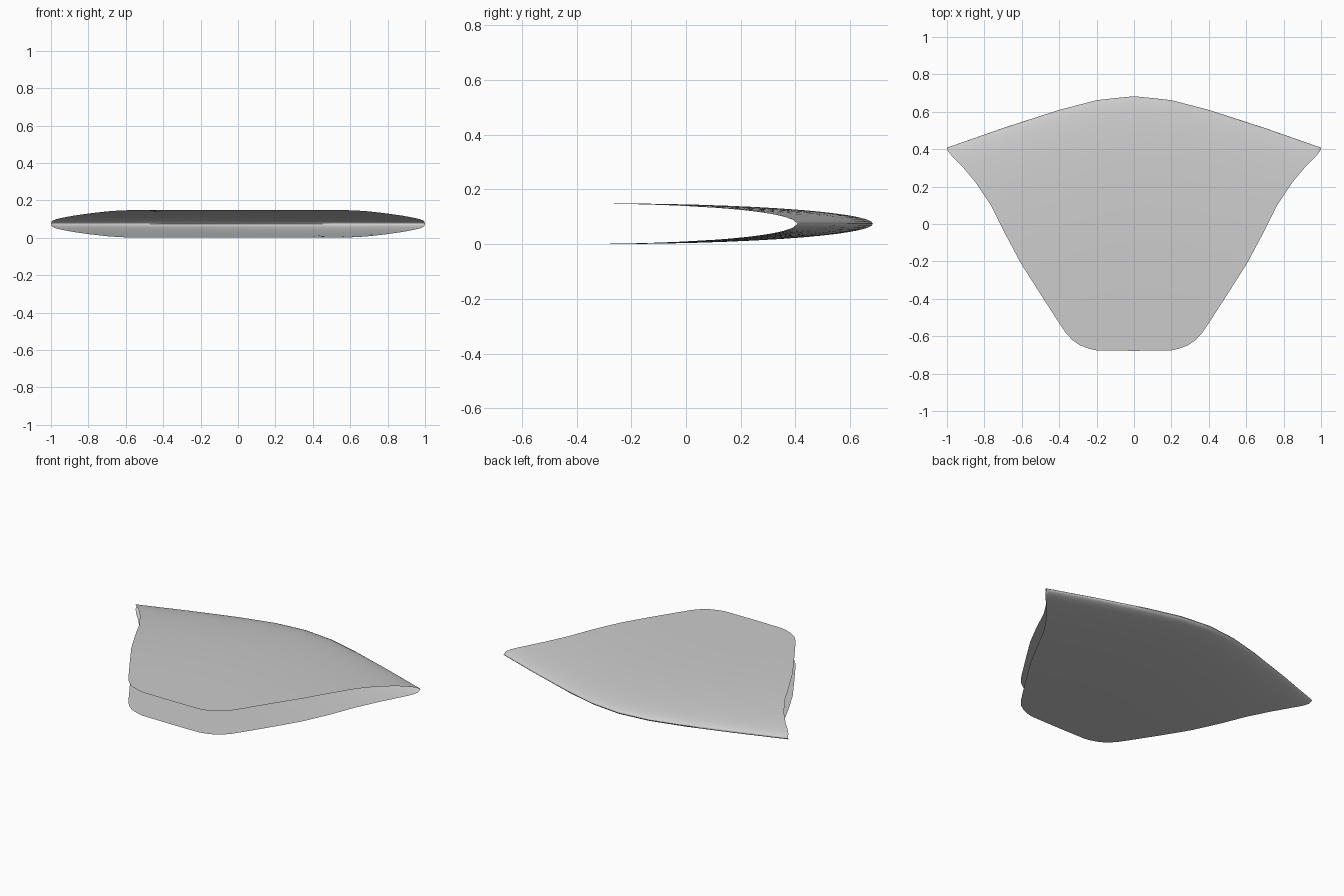
import bpy, bmesh, math

cube = bpy.data.objects.get("Cube")
if cube:
    bpy.data.objects.remove(cube, do_unlink=True)

HALF = 0.0745     # half the shell height
DEPTH = 1.0       # length of the rounded rear section
STEPS = 16        # rings from the rear fold to the open front rim

# Plan outline of one half, as (x, y)
rear = [(0, .683), (.1, .673), (.2, .662), (.4, .61), (.7, .513), (1, .408)]
rim = [(0, -.678), (.2, -.676), (.24, -.667), (.29, -.648), (.33, -.62),
       (.365, -.582), (.4, -.53), (.5, -.375), (.605, -.21), (.69, -.05),
       (.765, .1), (.845, .22), (.92, .31), (.975, .365), (.995, .39), (1, .408)]


def lerp(points, x):
    for (x0, y0), (x1, y1) in zip(points, points[1:]):
        if x <= x1:
            return y0 + (y1 - y0) * (x - x0) / (x1 - x0)
    return points[-1][1]


def height(d):
    """Elliptic rise behind the fold, flat further forward."""
    u = max(0.0, 1 - d / DEPTH)
    return HALF * math.sqrt(max(0.0, 1 - u * u))


# Curved shell: one folded sheet, open at the front and sides
half = sorted({x for x, _ in rear + rim} | {.05, .15, .55, .65, .8, .88, .95})
columns = [-x for x in reversed(half) if x > 0] + half
bm = bmesh.new()
grid = []
for x in columns:
    back = lerp(rear, abs(x))
    span = back - lerp(rim, abs(x))
    col = []
    for i in range(-STEPS, STEPS + 1):
        d = span * (i / STEPS) ** 2
        z = HALF + math.copysign(height(d), i)
        col.append(bm.verts.new((x, back - d, z)))
    grid.append(col)
for a, b in zip(grid, grid[1:]):
    for i in range(2 * STEPS):
        bm.faces.new((a[i], a[i + 1], b[i + 1], b[i]))
bmesh.ops.remove_doubles(bm, verts=bm.verts, dist=0.0002)
bmesh.ops.recalc_face_normals(bm, faces=bm.faces)
bm.faces.ensure_lookup_table()
top = max(bm.faces, key=lambda f: f.calc_center_median().z)
if top.normal.z < 0:
    bmesh.ops.reverse_faces(bm, faces=bm.faces)

mesh = bpy.data.meshes.new("curved_shell")
bm.to_mesh(mesh)
bm.free()
shell = bpy.data.objects.new("curved_shell", mesh)
bpy.context.collection.objects.link(shell)

# Plain grey finish
grey = bpy.data.materials.new("light_grey")
grey.use_nodes = True
color = (0.6, 0.6, 0.6, 1)
grey.diffuse_color = color
grey.node_tree.nodes["Principled BSDF"].inputs["Base Color"].default_value = color
mesh.materials.append(grey)

bpy.ops.object.select_all(action='DESELECT')
shell.select_set(True)
bpy.context.view_layer.objects.active = shell
bpy.ops.object.shade_smooth_by_angle(angle=math.radians(60))
